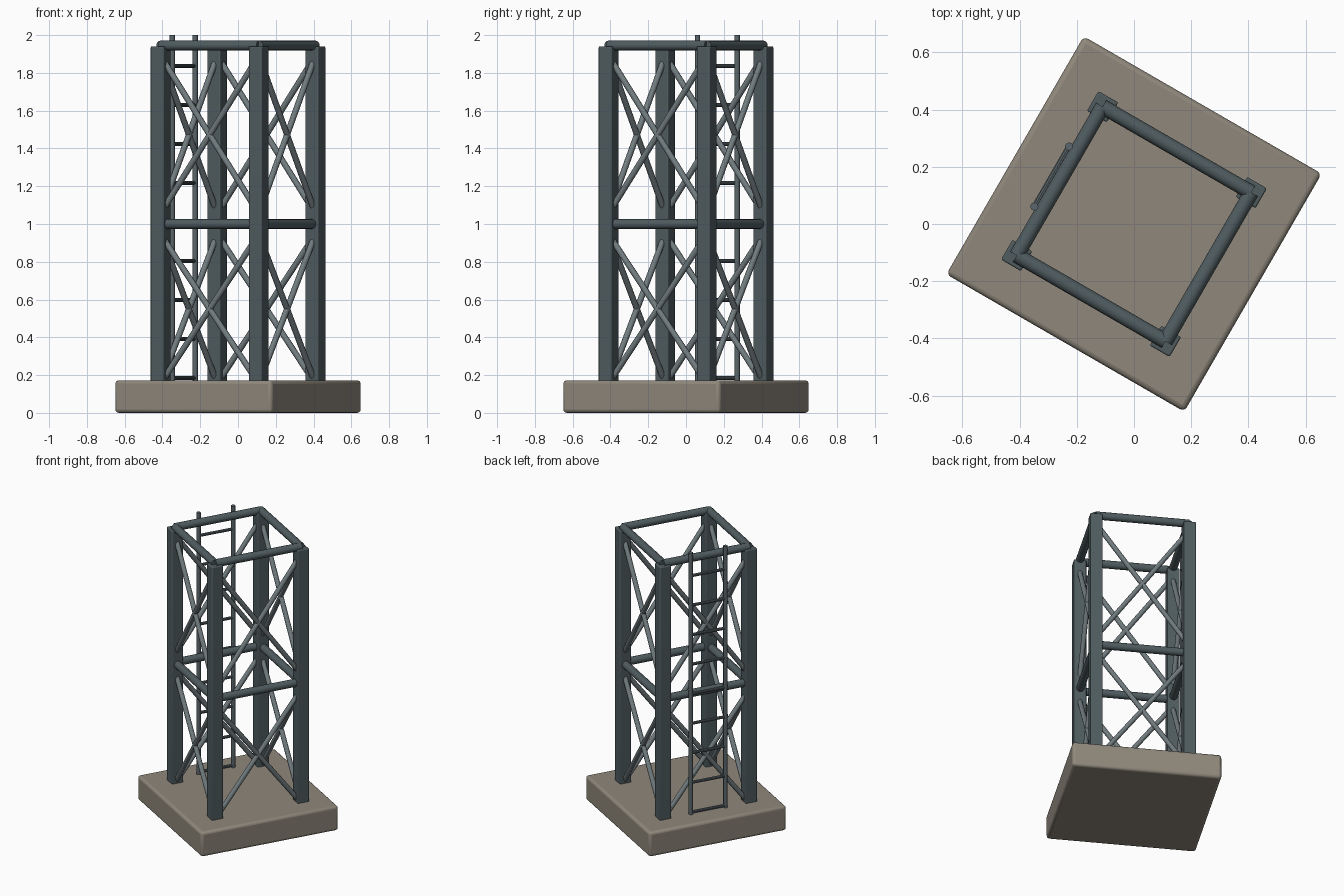
import bpy, math
from mathutils import Matrix, Vector

cube = bpy.data.objects.get("Cube")
if cube:
    bpy.data.objects.remove(cube, do_unlink=True)

TURN = Matrix.Rotation(math.radians(-30), 4, 'Z')   # whole tower is turned on its footing
LEG = 0.30          # leg centre offset
LEG_TOP = 1.94
BASE_TOP = 0.172


def material(name, rgb):
    m = bpy.data.materials.new(name)
    m.use_nodes = True
    m.diffuse_color = (*rgb, 1)
    bsdf = m.node_tree.nodes["Principled BSDF"]
    bsdf.inputs["Base Color"].default_value = (*rgb, 1)
    bsdf.inputs["Roughness"].default_value = 0.7
    return m


concrete = material("concrete", (0.275, 0.245, 0.200))
dark_steel = material("dark_steel", (0.080, 0.108, 0.118))
brace_steel = material("brace_steel", (0.165, 0.200, 0.212))
ladder_steel = material("ladder_steel", (0.105, 0.133, 0.145))


def finish(name, mat):
    ob = bpy.context.object
    ob.name = name
    ob.data.name = name
    ob.data.materials.append(mat)
    bpy.ops.object.shade_smooth_by_angle(angle=math.radians(35))
    return ob


def box(name, centre, size, mat, bevel):
    bpy.ops.mesh.primitive_cube_add(size=1)
    ob = bpy.context.object
    ob.data.transform(Matrix.Diagonal((*size, 1)))
    ob.matrix_world = TURN @ Matrix.Translation(centre)
    finish(name, mat)
    mod = ob.modifiers.new("rounded_edges", 'BEVEL')
    mod.width = bevel
    mod.segments = 3
    return ob


def tube(name, a, b, radius, mat, sides=16):
    a, b = Vector(a), Vector(b)
    d = b - a
    bpy.ops.mesh.primitive_cylinder_add(vertices=sides, radius=radius, depth=d.length)
    ob = bpy.context.object
    ob.matrix_world = (TURN @ Matrix.Translation((a + b) / 2)
                       @ d.to_track_quat('Z', 'Y').to_matrix().to_4x4())
    return finish(name, mat)


# Footing slab
box("footing_slab", (0, 0, BASE_TOP / 2), (0.96, 0.96, BASE_TOP), concrete, 0.018)

# Corner legs
corners = [(-LEG, -LEG), (LEG, -LEG), (LEG, LEG), (-LEG, LEG)]
leg_bottom = BASE_TOP - 0.02
for i, (x, y) in enumerate(corners):
    box(f"leg_{i + 1}", (x, y, (leg_bottom + LEG_TOP) / 2),
        (0.08, 0.08, LEG_TOP - leg_bottom), dark_steel, 0.006)

# Ring beams and cross braces on each side
for i in range(4):
    p, q = corners[i], corners[(i + 1) % 4]
    for level, z in (("middle", 1.0), ("top", 1.945)):
        tube(f"{level}_beam_{i + 1}", (*p, z), (*q, z), 0.026, dark_steel)
    for level, lo, hi in (("lower", 0.155, 0.945), ("upper", 1.055, 1.89)):
        tube(f"{level}_brace_{i + 1}_a", (*p, lo), (*q, hi), 0.016, brace_steel, 12)
        tube(f"{level}_brace_{i + 1}_b", (*p, hi), (*q, lo), 0.016, brace_steel, 12)

# Ladder on the left-hand side of the frame
LADDER_X, HALF = -0.332, 0.121
for side, y in (("a", -HALF), ("b", HALF)):
    tube(f"ladder_rail_{side}", (LADDER_X, y, 0.16), (LADDER_X, y, 2.0),
         0.014, ladder_steel, 12)
for k in range(9):
    z = 0.185 + 0.2065 * k
    tube(f"ladder_rung_{k + 1}", (LADDER_X, -HALF, z), (LADDER_X, HALF, z),
         0.010, ladder_steel, 10)
